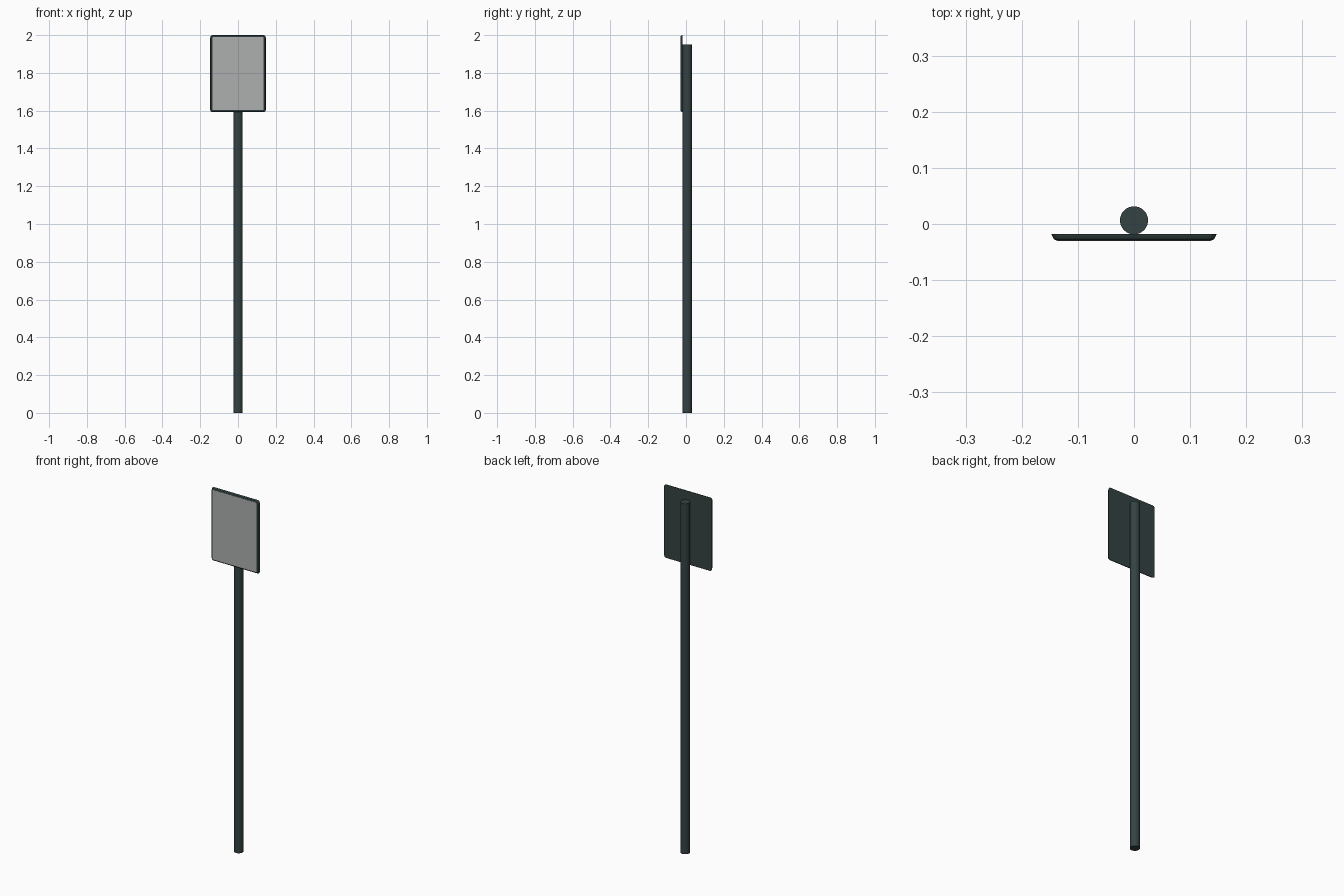
import bpy, bmesh
from math import cos, sin, pi

if "Cube" in bpy.data.objects:
    bpy.data.objects.remove(bpy.data.objects["Cube"])

dark = bpy.data.materials.new("dark_metal")
dark.diffuse_color = (0.035, 0.055, 0.055, 1)
dark.use_nodes = True
dark.node_tree.nodes["Principled BSDF"].inputs["Base Color"].default_value = dark.diffuse_color
grey = bpy.data.materials.new("sign_grey")
grey.diffuse_color = (0.42, 0.43, 0.43, 1)
grey.use_nodes = True
grey.node_tree.nodes["Principled BSDF"].inputs["Base Color"].default_value = grey.diffuse_color

W, BOTTOM, TOP = 0.147, 1.592, 2.0


def rounded_rect(inset, radius, steps=4):
    """Outline of the sign in x, z, shrunk by inset."""
    w, h, cz = W - inset, (TOP - BOTTOM) / 2 - inset, (TOP + BOTTOM) / 2
    pts = []
    for q, (sx, sz) in enumerate(((1, 1), (-1, 1), (-1, -1), (1, -1))):
        for i in range(steps + 1):
            a = (q + i / steps) * pi / 2
            pts.append((sx * (w - radius) + radius * cos(a),
                        cz + sz * (h - radius) + radius * sin(a)))
    return pts


def layered(name, layers, mat):
    """Solid lofted through (y, inset, radius) layers, back to front."""
    bm = bmesh.new()
    loops = [[bm.verts.new((x, y, z)) for x, z in rounded_rect(ins, r)]
             for y, ins, r in layers]
    for a, b in zip(loops, loops[1:]):
        for i in range(len(a)):
            j = (i + 1) % len(a)
            bm.faces.new((a[i], a[j], b[j], b[i]))
    bm.faces.new(loops[0])
    bm.faces.new(loops[-1])
    bmesh.ops.recalc_face_normals(bm, faces=bm.faces)
    me = bpy.data.meshes.new(name)
    bm.to_mesh(me)
    bm.free()
    ob = bpy.data.objects.new(name, me)
    bpy.context.collection.objects.link(ob)
    me.materials.append(mat)
    return ob


# Pole
bpy.ops.mesh.primitive_cylinder_add(vertices=32, radius=0.025, depth=1.95,
                                    location=(0, 0.0065, 0.975))
pole = bpy.context.object
pole.name = "pole"
pole.data.materials.append(dark)
bpy.ops.object.shade_smooth_by_angle()

# Sign backing with rolled front rim
layered("sign_backing", [(-0.018, 0, 0.012), (-0.021, 0.001, 0.012),
                         (-0.027, 0.004, 0.011), (-0.0295, 0.009, 0.009)], dark)

# Grey sign face inside the rim
layered("sign_face", [(-0.029, 0.011, 0.004), (-0.0302, 0.011, 0.004)], grey)
